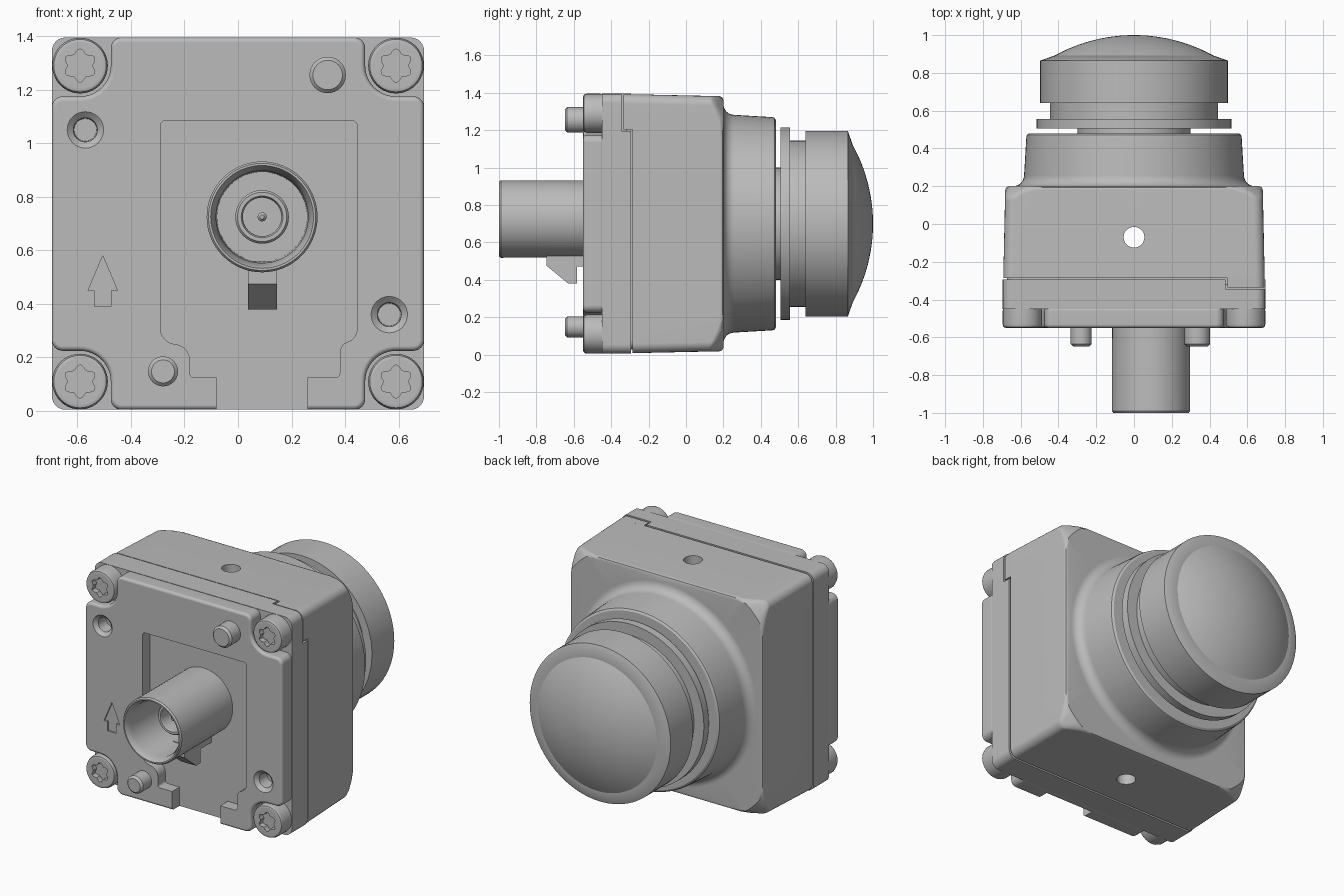
import bpy, bmesh, math
from math import sin, cos, pi, hypot

if "Cube" in bpy.data.objects:
    bpy.data.objects.remove(bpy.data.objects["Cube"])

MID = 0.7      # height of the lens axis
HALF = 0.692   # half width of the housing

grey = bpy.data.materials.new("light grey")
grey.use_nodes = True
grey.diffuse_color = (0.5, 0.5, 0.5, 1)
grey.node_tree.nodes["Principled BSDF"].inputs["Base Color"].default_value = (0.5, 0.5, 0.5, 1)


# ---------- helpers ----------
def skin(name, loops):
    """Bridge equal-length loops of points and cap both ends."""
    bm = bmesh.new()
    rings = [[bm.verts.new(p) for p in loop] for loop in loops]
    n = len(rings[0])
    for a, b in zip(rings, rings[1:]):
        for i in range(n):
            j = (i + 1) % n
            bm.faces.new((a[i], a[j], b[j], b[i]))
    for ring in (rings[0], rings[-1]):
        if (ring[0].co - ring[n // 2].co).length > 1e-4:
            bm.faces.new(ring)
    bmesh.ops.remove_doubles(bm, verts=bm.verts, dist=1e-5)
    bmesh.ops.recalc_face_normals(bm, faces=bm.faces)
    mesh = bpy.data.meshes.new(name)
    bm.to_mesh(mesh)
    bm.free()
    mesh.materials.append(grey)
    ob = bpy.data.objects.new(name, mesh)
    bpy.context.collection.objects.link(ob)
    return ob


def prism(name, outline, y0, y1):
    return skin(name, [[(x, y, z) for x, z in outline] for y in (y0, y1)])


def lathe(name, profile, x=0, z=MID, n=64):
    """Turn (radius, y) points round an axis along y."""
    ang = [2 * pi * i / n for i in range(n)]
    return skin(name, [[(x + r * cos(a), y, z + r * sin(a)) for a in ang] for r, y in profile])


def box(name, x0, x1, y0, y1, z0, z1):
    return prism(name, [(x0, z0), (x1, z0), (x1, z1), (x0, z1)], y0, y1)


def arc(cx, cz, r, a0, a1, n=8):
    return [(cx + r * cos(math.radians(a0 + (a1 - a0) * i / n)),
             cz + r * sin(math.radians(a0 + (a1 - a0) * i / n))) for i in range(n + 1)]


def four_fold(quarter):
    """Repeat a quarter outline round the origin."""
    pts = []
    for k in range(4):
        c, s = round(cos(k * pi / 2)), round(sin(k * pi / 2))
        pts += [(c * x - s * z, s * x + c * z) for x, z in quarter]
    return pts


def rounded_square(h, r=0.05, n=24):
    side = [(h, (h - r) * (2 * i / n - 1)) for i in range(n)]
    return four_fold(side + arc(h - r, h - r, r, 0, 90, 6)[:-1])


def raised(pts):
    return [(x, z + MID) for x, z in pts]


def apply(ob, kind, **settings):
    mod = ob.modifiers.new(kind.title(), kind)
    for key, value in settings.items():
        setattr(mod, key, value)
    bpy.context.view_layer.objects.active = ob
    bpy.ops.object.modifier_apply(modifier=mod.name)


def boolean(ob, cutter, operation="DIFFERENCE"):
    apply(ob, "BOOLEAN", object=cutter, operation=operation, solver="EXACT")
    bpy.data.objects.remove(cutter)


def bevel(ob, width):
    apply(ob, "BEVEL", width=width, segments=3, limit_method="ANGLE", angle_limit=math.radians(50))


# ---------- rear housing flowing into the round neck ----------
def housing_loop(h, y, inset=0, limit=9):
    loop = []
    for x, z in rounded_square(h - inset):
        r = hypot(x, z)
        k = min(1, limit / r)
        drop = max(0, r * k - 0.87) * 0.75     # corners slope away
        loop.append((x * k, y - drop, z * k + MID))
    return loop


def neck_loop(r, y):
    return [(r * x / hypot(x, z), y, MID + r * z / hypot(x, z)) for x, z in rounded_square(HALF)]


front = [(x, -0.285, z) for x, z in raised(rounded_square(HALF))]
loops = [front, housing_loop(0.682, 0.18), housing_loop(0.682, 0.194, 0.006),
         housing_loop(0.682, 0.2, 0.02), housing_loop(0.682, 0.2, 0.02, 0.87)]
loops += [neck_loop(0.64 - 0.058 * sin(t), 0.258 - 0.058 * cos(t)) for t in [i * pi / 12 for i in range(7)]]
loops += [neck_loop(r, y) for r, y in ((0.57, 0.46), (0.567, 0.472), (0.555, 0.48))]
housing = skin("rear_housing", loops)

# vertical vent hole straight through
vent = lathe("vent_cutter", [(0.055, -1), (0.055, 1)], 0, 0, 32)
vent.rotation_euler.x = pi / 2
vent.location = (0, -0.07, MID)
bpy.context.view_layer.update()
boolean(housing, vent)

# core inside the seam, and the corner key that crosses it
prism("seam_core", raised(rounded_square(HALF - 0.02)), -0.32, -0.275)
key = prism("corner_key", raised(rounded_square(HALF)), -0.335, -0.28)
boolean(key, box("key_trim", 0.495, 1, -1, 1, 1.205, 2), "INTERSECT")

# ---------- front cover ----------
base = prism("cover_base", raised(rounded_square(0.695)), -0.45, -0.294)
boolean(base, box("key_slot", 0.485, 1, -0.344, -0.2, 1.195, 2))

h = 0.695
quarter = (arc(h - 0.04, 0.435, 0.04, 0, 90) + arc(0.59, 0.59, 0.115, 270, 180, 12)
           + arc(0.435, h - 0.04, 0.04, 0, 90))
cover = prism("cover_plate", raised(four_fold(quarter)), -0.55, -0.44)
bevel(cover, 0.018)

# connector recess opening into a channel at the bottom
recess = ([(-0.08, -0.1), (-0.08, 0.125)] + arc(-0.165, 0.14, 0.015, 270, 180, 3)
          + arc(-0.24, 0.19, 0.06, 0, 80) + arc(-0.23, 0.31, 0.06, 260, 180)
          + arc(-0.27, 1.065, 0.02, 180, 90, 4) + arc(0.425, 1.065, 0.02, 90, 0, 4)
          + arc(0.385, 0.31, 0.06, 0, -45) + arc(0.43, 0.215, 0.05, 135, 180)
          + arc(0.365, 0.14, 0.015, 0, -90, 3) + [(0.26, 0.125), (0.26, -0.1)])
boolean(cover, prism("recess_cutter", recess, -0.7, -0.475))

# threaded holes with a countersink
for x, z in ((-0.57, 1.05), (0.565, 0.36)):
    boolean(cover, lathe("hole_cutter", [(0.075, -0.56), (0.068, -0.55), (0.045, -0.53),
                                         (0.042, -0.455)], x, z, 32))

# direction arrow, lightly sunk
half_arrow = [(0, 0.58), (0.055, 0.45), (0.03, 0.45), (0.03, 0.39)]
arrow = half_arrow + [(-x, z) for x, z in reversed(half_arrow[1:])]
boolean(cover, prism("arrow_cutter", [(x - 0.505, z) for x, z in arrow], -0.6, -0.54))

# ---------- corner screws with six-lobed sockets ----------
for sx, x in (("right", -0.59), ("left", 0.59)):
    for sz, z in (("lower", 0.11), ("upper", 1.29)):
        screw = lathe(f"{sz}_{sx}_screw", [(0.104, -0.44), (0.104, -0.53), (0.098, -0.545),
                                           (0.085, -0.55)], x, z, 40)
        lobes = []
        for i in range(48):
            a = 2 * pi * i / 48
            r = 0.054 + 0.008 * cos(6 * a + pi)
            lobes.append((x + r * cos(a), z + r * sin(a)))
        boolean(screw, prism("socket_cutter", lobes, -0.6, -0.515))

# locating pins
for name, x, z, r in (("upper_pin", 0.335, 1.255, 0.068), ("lower_pin", -0.28, 0.148, 0.056)):
    lathe(name, [(r, -0.5), (r, -0.635), (r - 0.013, -0.648), (0, -0.648)], x, z, 32)

# ---------- coaxial connector ----------
CX, CZ = 0.09, 0.725
lathe("connector_shell", [(0.205, -0.46), (0.207, -0.99), (0.2, -1), (0.192, -1), (0.172, -0.96),
                          (0.168, -0.6), (0, -0.6)], CX, CZ)
lathe("connector_sleeve", [(0.1, -0.59), (0.1, -0.79), (0.092, -0.8), (0.078, -0.8),
                           (0.072, -0.79), (0.072, -0.65), (0, -0.65)], CX, CZ, 40)
lathe("connector_contact", [(0.017, -0.64), (0.017, -0.78), (0.008, -0.79), (0, -0.79)], CX, CZ, 16)

# latch under the connector, drawn from its side profile
side = [(-0.745, 0.56), (-0.745, 0.475), (-0.63, 0.38), (-0.583, 0.38), (-0.583, 0.47),
        (-0.46, 0.47), (-0.46, 0.56)]
skin("connector_latch", [[(x, y, z) for y, z in side] for x in (0.037, 0.145)])

# ---------- lens ----------
lathe("lens_stem", [(0.3, 0.46), (0.3, 0.52)])
lathe("lens_flange", [(0.515, 0.505), (0.515, 0.555), (0.44, 0.555)])
lathe("lens_collar", [(0.445, 0.53), (0.445, 0.66)])
lathe("lens_barrel", [(0.497, 0.64), (0.497, 0.865), (0.42, 0.892)])
R, edge = 0.87, math.asin(0.425 / 0.87)
dome = [(R * sin(edge * i / 12), 1 - R + R * cos(edge * i / 12)) for i in range(12, -1, -1)]
lathe("lens_dome", [(0.425, 0.87)] + dome)

# ---------- shading ----------
bpy.ops.object.select_all(action="DESELECT")
for ob in bpy.context.collection.objects:
    if ob.type == "MESH" and grey.name in ob.data.materials:
        ob.select_set(True)
        bpy.context.view_layer.objects.active = ob
        bpy.ops.object.shade_smooth_by_angle(angle=math.radians(32))
        ob.modifiers.new("Weighted normals", "WEIGHTED_NORMAL").keep_sharp = True
        ob.select_set(False)
